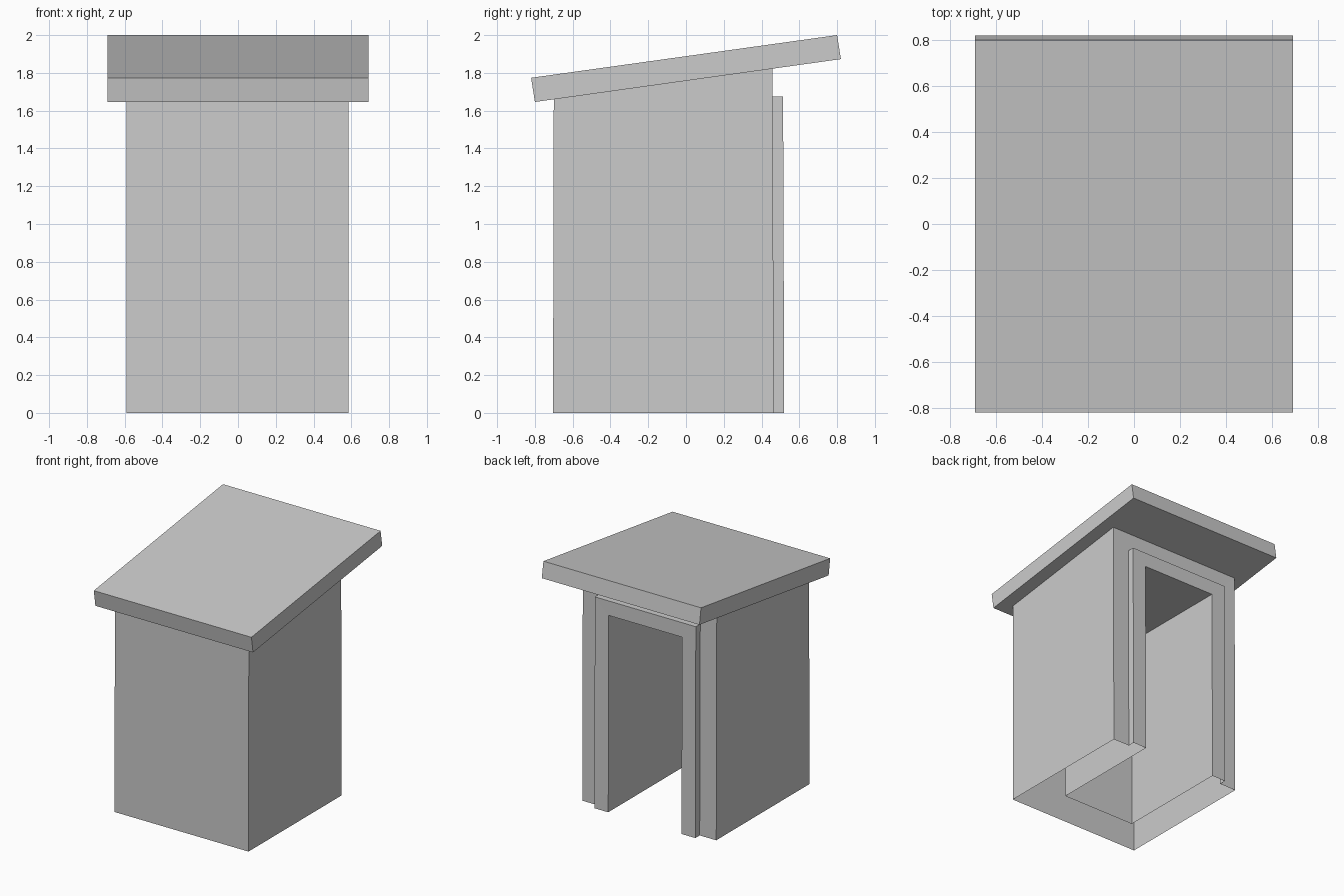
import bpy

if "Cube" in bpy.data.objects:
    bpy.data.objects.remove(bpy.data.objects["Cube"])


def add_mesh(name, verts, faces):
    mesh = bpy.data.meshes.new(name)
    mesh.from_pydata(verts, [], faces)
    mesh.update()
    obj = bpy.data.objects.new(name, mesh)
    bpy.context.collection.objects.link(obj)
    return obj


def arch(half_width, height, y_bottom, y_top):
    """Upside-down U: two feet on the ground and two top corners."""
    w, cx = half_width, -0.003
    return [(cx - w, y_bottom, 0), (cx - w, y_top, height),
            (cx + w, y_top, height), (cx + w, y_bottom, 0)]


# Hut shell, open underneath: lofted arches from the front wall, over the
# outside, round the raised door frame and into the recess
arches = [
    arch(0.588, 1.665, -0.704, -0.700),  # front wall
    arch(0.588, 1.830, 0.465, 0.458),    # back wall edge
    arch(0.443, 1.675, 0.465, 0.458),    # door frame base
    arch(0.443, 1.675, 0.520, 0.514),    # door frame face
    arch(0.322, 1.560, 0.520, 0.514),    # doorway edge
    arch(0.322, 1.560, -0.413, -0.413),  # end of the recess
]
verts = [p for a in arches for p in a]
faces = [(3, 2, 1, 0)]
for k in range(len(arches) - 1):
    a, b = 4 * k, 4 * k + 4
    faces += [(a + i, a + i + 1, b + i + 1, b + i) for i in range(3)]
end = len(verts) - 4
faces.append((end, end + 1, end + 2, end + 3))
add_mesh("hut_body", verts, faces)

# Sloping roof slab: side profile extruded across x
profile = [(-0.80, 1.646), (0.82, 1.873), (0.80, 2.0), (-0.82, 1.774)]
verts = [(x, y, z) for x in (-0.692, 0.692) for y, z in profile]
faces = [(3, 2, 1, 0), (4, 5, 6, 7)]
faces += [(i, (i + 1) % 4, (i + 1) % 4 + 4, i + 4) for i in range(4)]
add_mesh("roof", verts, faces)
